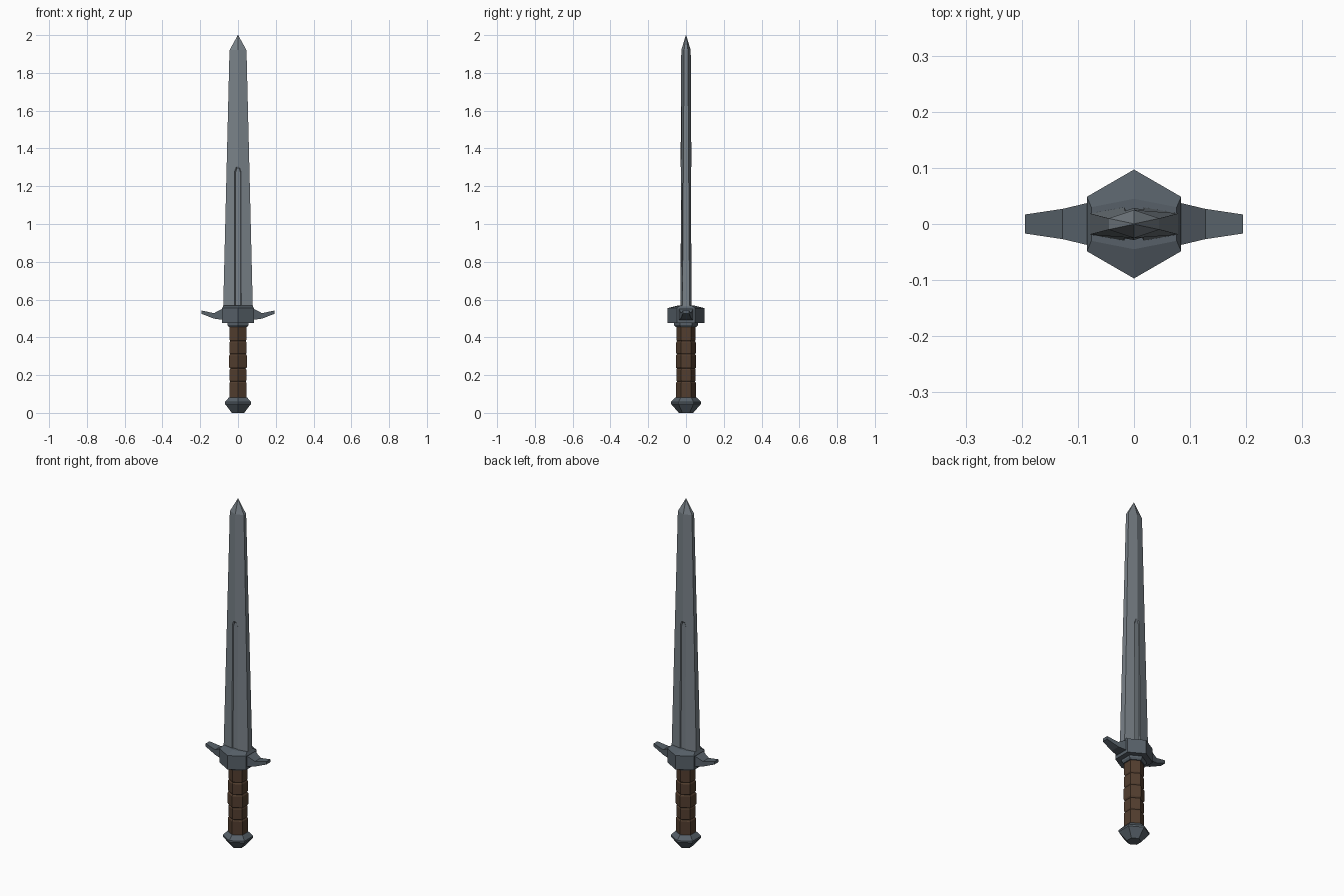
import bpy, bmesh, math

if "Cube" in bpy.data.objects:
    bpy.data.objects.remove(bpy.data.objects["Cube"])


def material(name, rgb):
    m = bpy.data.materials.new(name)
    m.diffuse_color = (*rgb, 1)
    m.use_nodes = True
    m.node_tree.nodes["Principled BSDF"].inputs["Base Color"].default_value = m.diffuse_color
    return m


steel = material("blade steel", (0.19, 0.22, 0.245))
iron = material("dark iron", (0.095, 0.118, 0.14))
leather = material("brown leather", (0.085, 0.048, 0.028))


def loft(name, rings, mat):
    """Skin a list of equal-length point rings and cap both ends."""
    bm = bmesh.new()
    vs = [[bm.verts.new(p) for p in r] for r in rings]
    n = len(vs[0])
    for a, b in zip(vs, vs[1:]):
        for i in range(n):
            j = (i + 1) % n
            bm.faces.new((a[i], a[j], b[j], b[i]))
    bm.faces.new(vs[0])
    bm.faces.new(vs[-1])
    bmesh.ops.remove_doubles(bm, verts=bm.verts, dist=1e-5)
    bmesh.ops.recalc_face_normals(bm, faces=bm.faces)
    me = bpy.data.meshes.new(name)
    bm.to_mesh(me)
    bm.free()
    ob = bpy.data.objects.new(name, me)
    bpy.context.collection.objects.link(ob)
    me.materials.append(mat)
    return ob


def hexagon(z, w, e, t):
    """Hexagon with half width w, half edge e and ridges at +-t in y."""
    return [(w, -e, z), (w, e, z), (0, t, z), (-w, e, z), (-w, -e, z), (0, -t, z)]


def regular(z, r):
    return hexagon(z, r * math.cos(math.pi / 6), r / 2, r)


# Blade: tapering ridged hexagon with a faceted point
blade = loft("blade", [hexagon(0.53, 0.079, 0.019, 0.033),
                       hexagon(1.92, 0.045, 0.010, 0.025),
                       hexagon(2.0, 0.001, 0.0005, 0.001)], steel)

# Fuller grooves cut into both faces
for s in (-1, 1):
    def outline(w, top, y0, slope):
        pts = [(-w, 0.50), (w, 0.50), (w, top - 0.02), (w * 0.5, top),
               (-w * 0.5, top), (-w, top - 0.02)]
        return [(x, s * (y0 - slope * (z - 0.5)), z) for x, z in pts]
    cutter = loft("fuller_cutter", [outline(0.014, 1.29, 0.025, 0.006),
                                    outline(0.020, 1.305, 0.034, 0.006),
                                    outline(0.020, 1.305, 0.08, 0.006)], steel)
    cutter.hide_render = True
    mod = blade.modifiers.new("fuller", 'BOOLEAN')
    mod.object = cutter
    mod.operation = 'DIFFERENCE'
    mod.solver = 'EXACT'
    bpy.context.view_layer.objects.active = blade
    bpy.ops.object.modifier_apply(modifier=mod.name)
    bpy.data.objects.remove(cutter)

# Guard block with chamfered top, and the collar beneath it
loft("guard_block", [regular(0.475, 0.097), regular(0.555, 0.097),
                     hexagon(0.568, 0.076, 0.030, 0.045)], iron)
loft("guard_collar", [regular(0.455, 0.056), regular(0.465, 0.064),
                      regular(0.48, 0.064)], iron)

# Guard arms: dip and then rise to the tip
ARM = [(0.07, 0.039, 0.493, 0.553), (0.085, 0.037, 0.493, 0.550),
       (0.127, 0.027, 0.499, 0.528), (0.194, 0.017, 0.525, 0.542)]
for side, s in (("left", -1), ("right", 1)):
    loft("guard_arm_" + side,
         [[(s * x, -y, lo), (s * x, y, lo), (s * x, y, hi), (s * x, -y, hi)]
          for x, y, lo, hi in ARM], iron)

# Grip: wrapped bands separated by shallow creases
levels = [0.075, 0.165, 0.235, 0.31, 0.38, 0.46]
swell = [0.053, 0.051, 0.054, 0.052, 0.051]
rings = []
for a, b, r in zip(levels, levels[1:], swell):
    rings += [regular(a + 0.001, r - 0.004), regular(a + 0.007, r),
              regular(b - 0.007, r), regular(b - 0.001, r - 0.004)]
loft("grip", rings, leather)

# Pommel: faceted hexagonal nut
loft("pommel", [regular(0, 0.038), regular(0.048, 0.080), regular(0.058, 0.080),
                regular(0.082, 0.055)], iron)
